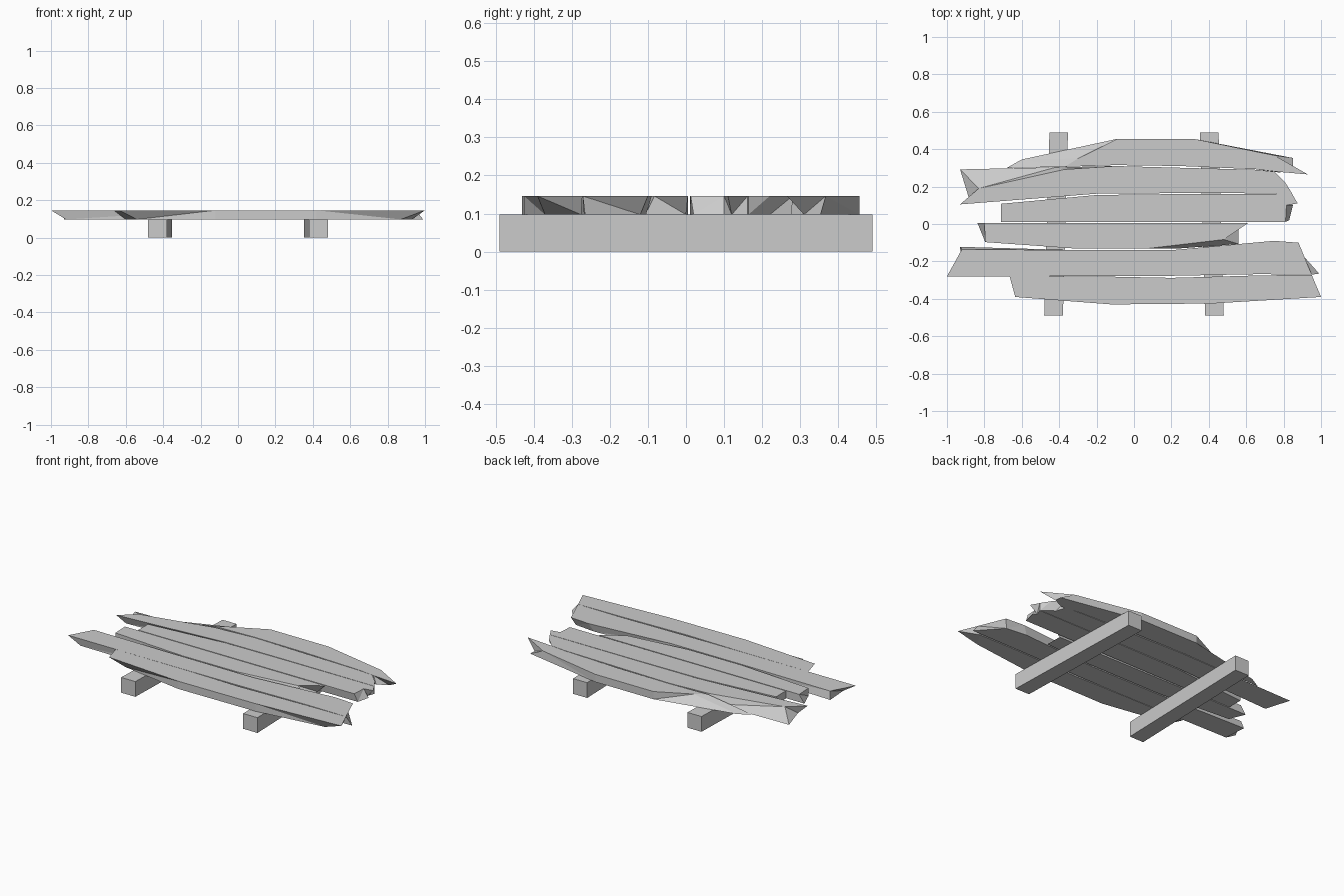
import bpy, bmesh


def prism(name, outline, z0, z1):
    """Closed slab; each point is (x, y) or (top x, top y, bottom x, bottom y)."""
    bm = bmesh.new()
    top = [bm.verts.new((p[0], p[1], z1)) for p in outline]
    bot = [bm.verts.new((p[-2], p[-1], z0)) for p in outline]
    n = len(outline)
    bm.faces.new(top)
    bm.faces.new(bot[::-1])
    for i in range(n):
        j = (i + 1) % n
        bm.faces.new((top[i], bot[i], bot[j], top[j]))
    bmesh.ops.triangulate(bm, faces=bm.faces[:])
    bmesh.ops.recalc_face_normals(bm, faces=bm.faces[:])
    me = bpy.data.meshes.new(name)
    bm.to_mesh(me)
    bm.free()
    bpy.context.collection.objects.link(bpy.data.objects.new(name, me))


def plank(name, outline):
    prism(name, outline, 0.097, 0.146)


# Two slightly skewed support beams
for name, s in (("left_beam", -1), ("right_beam", 1)):
    prism(name, [(s * 0.38, -0.49), (s * 0.48, -0.49),
                 (s * 0.452, 0.49), (s * 0.353, 0.49)], 0, 0.097)

# Splintered planks, front to back (counter-clockwise outlines)
plank("plank_1", [
    (-0.665, -0.28, -0.60, -0.28), (-0.635, -0.39, -0.54, -0.36),
    (-0.12, -0.43), (0.42, -0.425), (1.0, -0.39, 0.87, -0.37),
    (0.95, -0.272, 0.93, -0.275), (0.67, -0.275), (0.2, -0.288), (-0.15, -0.281)])

plank("plank_2", [
    (-1.0, -0.28, -0.92, -0.27), (-0.15, -0.279), (0.2, -0.277), (0.67, -0.268),
    (0.95, -0.271, 0.99, -0.265), (0.88, -0.10, 0.86, -0.12),
    (0.75, -0.09, 0.72, -0.105), (0.2, -0.14), (-0.3, -0.14),
    (-0.92, -0.135, -0.93, -0.122)])

plank("plank_3", [
    (-0.80, 0.005, -0.837, 0.005), (-0.795, -0.097), (-0.30, -0.132),
    (0.08, -0.13, 0.25, -0.13), (0.48, -0.083, 0.56, -0.107), (0.61, 0.005, 0.56, 0.0)])

plank("plank_4", [
    (-0.71, 0.01), (0.81, 0.012, 0.83, 0.02), (0.815, 0.10, 0.85, 0.10),
    (0.875, 0.11, 0.83, 0.12), (0.845, 0.162), (0.22, 0.16),
    (-0.2, 0.155), (-0.71, 0.108)])

plank("plank_5", [
    (-0.93, 0.105, -0.88, 0.13), (-0.2, 0.162), (0.22, 0.165), (0.845, 0.164),
    (0.81, 0.22, 0.77, 0.22), (0.75, 0.28), (0.65, 0.29), (-0.1, 0.31),
    (-0.37, 0.292, -0.42, 0.303), (-0.83, 0.19, -0.93, 0.292)])

plank("plank_6", [
    (-0.37, 0.306, -0.68, 0.30), (-0.1, 0.315), (0.25, 0.31), (0.65, 0.293),
    (0.76, 0.28, 0.78, 0.275), (0.93, 0.265, 0.85, 0.31),
    (0.75, 0.367, 0.85, 0.353), (0.32, 0.455), (-0.09, 0.455),
    (-0.30, 0.35, -0.60, 0.345)])
